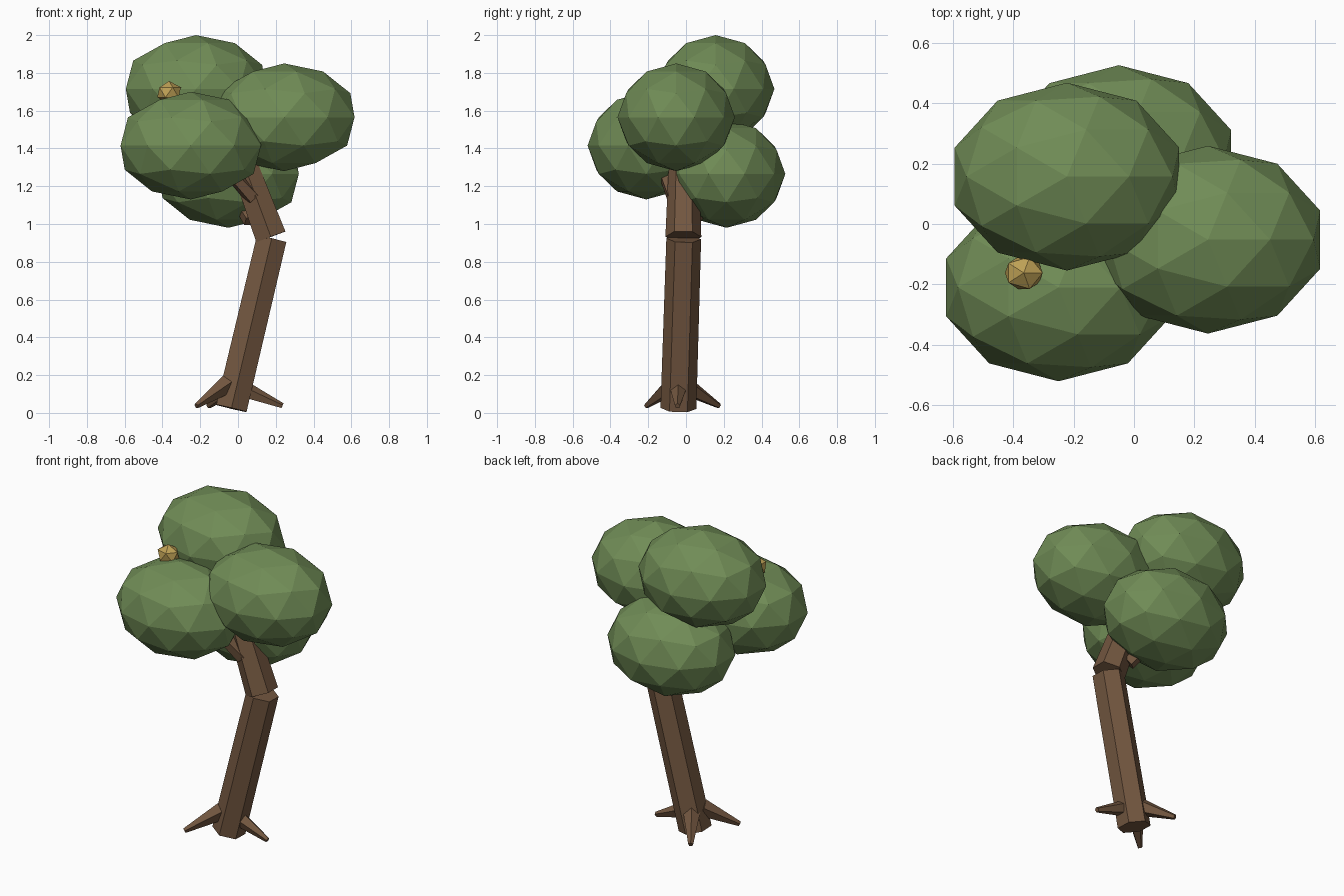
import bpy, bmesh, math
from mathutils import Vector

if "Cube" in bpy.data.objects:
    bpy.data.objects.remove(bpy.data.objects["Cube"])


def material(name, color):
    m = bpy.data.materials.new(name)
    m.diffuse_color = (*color, 1.0)
    m.use_nodes = True
    m.node_tree.nodes["Principled BSDF"].inputs["Base Color"].default_value = m.diffuse_color
    return m


BARK = material("bark brown", (0.171, 0.095, 0.051))
LEAF = material("leaf green", (0.162, 0.262, 0.093))
GOLD = material("golden yellow", (0.515, 0.352, 0.091))


def add_object(name, bm, mat):
    bmesh.ops.recalc_face_normals(bm, faces=bm.faces)
    me = bpy.data.meshes.new(name)
    bm.to_mesh(me)
    bm.free()
    me.materials.append(mat)
    ob = bpy.data.objects.new(name, me)
    bpy.context.collection.objects.link(ob)
    return ob


def limb(name, start, end, r0, r1, sides, toward):
    """Tapered prism between two points, with one corner facing 'toward'."""
    start, end, toward = Vector(start), Vector(end), Vector(toward)
    axis = (end - start).normalized()
    u = (toward - axis * toward.dot(axis)).normalized()
    v = axis.cross(u)
    bm = bmesh.new()
    rings = []
    for centre, r in ((start, r0), (end, r1)):
        angles = [2 * math.pi * i / sides for i in range(sides)]
        rings.append([bm.verts.new(centre + r * (u * math.cos(a) + v * math.sin(a)))
                      for a in angles])
    low, high = rings
    bm.faces.new(low)
    bm.faces.new(high)
    for i in range(sides):
        j = (i + 1) % sides
        bm.faces.new((low[i], low[j], high[j], high[i]))
    return add_object(name, bm, BARK)


def blob(name, centre, size, detail, mat):
    """Faceted ball stretched along the axes."""
    bm = bmesh.new()
    bmesh.ops.create_icosphere(bm, subdivisions=detail, radius=1.0)
    bmesh.ops.scale(bm, vec=size, verts=bm.verts)
    bmesh.ops.translate(bm, vec=centre, verts=bm.verts)
    return add_object(name, bm, mat)


# Bent trunk in two straight pieces
limb("lower_trunk", (-0.035, -0.04, 0.024), (0.178, -0.012, 0.922), 0.095, 0.092, 6, (0, 1, 0))
limb("upper_trunk", (0.174, -0.014, 0.932), (0.0, -0.01, 1.40), 0.095, 0.078, 6, (0, 1, 0))

# Branches reaching into the foliage
limb("front_branch", (0.08, -0.06, 1.14), (-0.12, -0.15, 1.36), 0.045, 0.03, 5, (0, 0, 1))
limb("back_branch", (0.07, 0.03, 1.02), (-0.05, 0.17, 1.20), 0.045, 0.03, 5, (0, 0, 1))

# Three splayed roots
for name, base, tip in (
        ("right_root", (0.0, -0.04, 0.135), (0.235, -0.045, 0.037)),
        ("front_root", (-0.06, -0.07, 0.15), (-0.22, -0.21, 0.037)),
        ("back_root", (-0.04, 0.0, 0.14), (-0.155, 0.175, 0.037))):
    limb(name, base, tip, 0.053, 0.015, 5, (0, 0, 1))

# Four foliage clumps
for name, centre in (
        ("top_foliage", (-0.222, 0.157, 1.715)),
        ("right_foliage", (0.245, -0.052, 1.565)),
        ("front_foliage", (-0.25, -0.21, 1.415)),
        ("back_foliage", (-0.05, 0.215, 1.265))):
    blob(name, centre, (0.391, 0.311, 0.285), 2, LEAF)

# Small golden fruit resting on the front clump
blob("fruit", (-0.365, -0.162, 1.697), (0.07, 0.062, 0.06), 1, GOLD)
